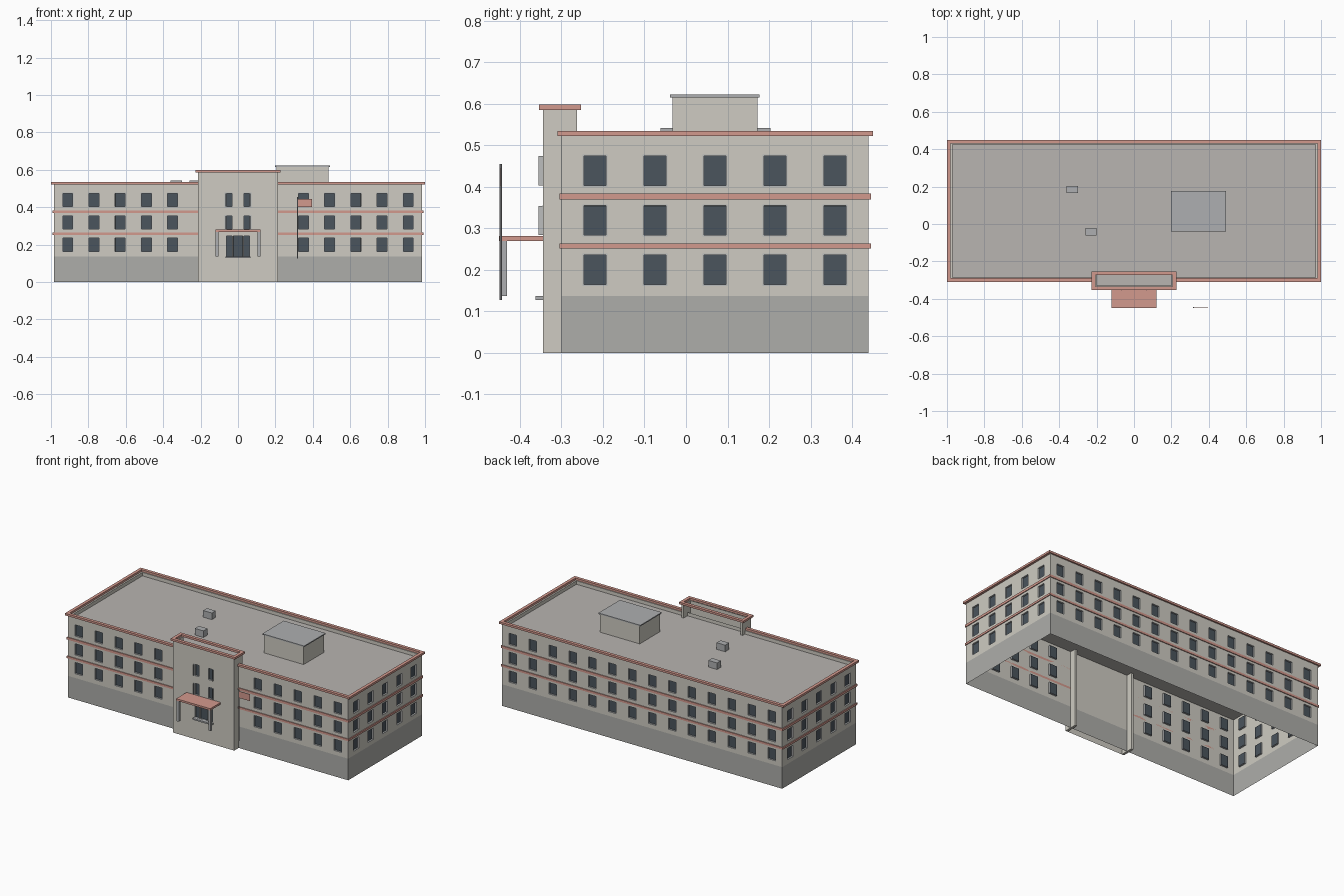
import bpy, bmesh, math
from mathutils import Matrix

if "Cube" in bpy.data.objects:
    bpy.data.objects.remove(bpy.data.objects["Cube"])


def material(name, color):
    m = bpy.data.materials.new(name)
    m.diffuse_color = (*color, 1)
    m.use_nodes = True
    m.node_tree.nodes["Principled BSDF"].inputs["Base Color"].default_value = m.diffuse_color
    return m


WALL = material("wall_stone", (0.62, 0.60, 0.54))
BASE = material("base_stone", (0.42, 0.42, 0.40))
FRAME = material("frame_grey", (0.5, 0.51, 0.51))
GLASS = material("dark_glass", (0.07, 0.09, 0.11))
TRIM = material("red_trim", (0.65, 0.32, 0.27))
ROOF = material("roof_grey", (0.48, 0.46, 0.44))
METAL = material("metal_grey", (0.42, 0.43, 0.44))


def finish(bm, name, mats):
    me = bpy.data.meshes.new(name)
    bm.to_mesh(me)
    bm.free()
    for m in mats:
        me.materials.append(m)
    ob = bpy.data.objects.new(name, me)
    bpy.context.collection.objects.link(ob)
    return ob


def boxes(name, mat, *ranges):
    """One object from boxes given as (x0, x1, y0, y1, z0, z1)."""
    bm = bmesh.new()
    for x0, x1, y0, y1, z0, z1 in ranges:
        mtx = Matrix.Translation(((x0 + x1) / 2, (y0 + y1) / 2, (z0 + z1) / 2)) \
            @ Matrix.Diagonal((x1 - x0, y1 - y0, z1 - z0, 1))
        bmesh.ops.create_cube(bm, size=1, matrix=mtx)
    return finish(bm, name, [mat])


def ring(name, mat, x, y0, y1, z0, z1, t, gap=0):
    """Rectangular frame of thickness t, optionally interrupted at front centre."""
    front = [(-x, -gap, y0, y0 + t, z0, z1), (gap, x, y0, y0 + t, z0, z1)] if gap \
        else [(-x, x, y0, y0 + t, z0, z1)]
    return boxes(name, mat, *front, (-x, x, y1 - t, y1, z0, z1),
                 (-x, -x + t, y0 + t, y1 - t, z0, z1),
                 (x - t, x, y0 + t, y1 - t, z0, z1))


def wall(name, half, top, base, openings, angle, loc):
    """Wall sheet facing -y with recessed openings (u, width, z0, z1), then turned."""
    bm = bmesh.new()
    us = sorted({-half, half} | {round(u + s * w / 2, 4) for u, w, _, _ in openings for s in (-1, 1)})
    zs = sorted({0, base, top} | {z for o in openings for z in o[2:]})
    grid = [[bm.verts.new((u, 0, z)) for z in zs] for u in us]
    panes = []
    for i in range(len(us) - 1):
        for j in range(len(zs) - 1):
            f = bm.faces.new((grid[i][j], grid[i + 1][j], grid[i + 1][j + 1], grid[i][j + 1]))
            cu, cz = (us[i] + us[i + 1]) / 2, (zs[j] + zs[j + 1]) / 2
            if any(abs(cu - u) < w / 2 and z0 < cz < z1 for u, w, z0, z1 in openings):
                panes.append(f)
            elif cz < base:
                f.material_index = 1
    bm.normal_update()
    # frame, reveal and glass
    for f in panes:
        f.material_index = 2
    bmesh.ops.inset_individual(bm, faces=panes, thickness=0.005, depth=0)
    bmesh.ops.inset_individual(bm, faces=panes, thickness=0.0003, depth=-0.01)
    for f in panes:
        f.material_index = 3
    bm.transform(Matrix.Translation(loc) @ Matrix.Rotation(math.radians(angle), 4, 'Z'))
    return finish(bm, name, [WALL, BASE, FRAME, GLASS])


# main walls
X, Y0, Y1 = 0.985, -0.30, 0.44
YC = (Y0 + Y1) / 2
ROWS = [(0.161, 0.239), (0.28, 0.358), (0.40, 0.478)]
long_u = [-0.91 + 0.14 * i for i in range(14)]
side_u = [0.1445 * i for i in range(-2, 3)]


def windows(us, width=0.06, rows=ROWS):
    return [(u, width, a, b) for u in us for a, b in rows]


wall("front_wall", X, 0.522, 0.137, windows([u for u in long_u if abs(u) > 0.3]), 0, (0, Y0, 0))
wall("back_wall", X, 0.522, 0.137, windows(long_u), 180, (0, Y1, 0))
wall("right_wall", (Y1 - Y0) / 2, 0.522, 0.137, windows(side_u), 90, (X, YC, 0))
wall("left_wall", (Y1 - Y0) / 2, 0.522, 0.137, windows(side_u), -90, (-X, YC, 0))

# trim bands, parapet and cornice
for i, (a, b) in enumerate([(0.251, 0.264), (0.369, 0.384)]):
    ring(f"trim_band_{i + 1}", TRIM, X + 0.006, Y0 - 0.005, Y1 + 0.005, a, b, 0.005, 0.215)
ring("parapet", WALL, X - 0.001, Y0 + 0.001, Y1 - 0.001, 0.50, 0.522, 0.014, 0.215)
ring("cornice", TRIM, 1.0, -0.31, 0.45, 0.522, 0.535, 0.02, 0.215)

# roof and rooftop units
boxes("roof", ROOF, (-X + 0.001, X - 0.001, Y0 + 0.001, Y1 - 0.001, 0.495, 0.50))
boxes("roof_house", WALL, (0.205, 0.485, -0.033, 0.172, 0.50, 0.615))
boxes("roof_house_cap", METAL, (0.198, 0.492, -0.039, 0.177, 0.615, 0.622))
boxes("roof_vents", METAL, (-0.36, -0.30, 0.165, 0.203, 0.50, 0.542),
      (-0.26, -0.20, -0.062, -0.022, 0.50, 0.542))

# entrance tower, open at its back
TX, TY = 0.215, -0.345
wall("tower_front", TX, 0.585, 0, windows((-0.05, 0.05), 0.042, ROWS[1:]) + [(0, 0.13, 0.134, 0.25)],
     0, (0, TY, 0))
boxes("tower_sides", WALL, *[(min(a, b), max(a, b), TY, -0.262, 0, 0.585)
                             for a, b in ((-TX, -TX + 0.015), (TX, TX - 0.015))])
boxes("tower_parapet_lining", WALL, (-TX + 0.015, TX - 0.015, -0.333, -0.33, 0.50, 0.585))
boxes("tower_roof", ROOF, (-TX + 0.015, TX - 0.015, -0.33, Y0 + 0.002, 0.495, 0.50))
ring("tower_cap", TRIM, 0.226, -0.354, -0.253, 0.585, 0.598, 0.02)

# entrance canopy, posts and step
boxes("canopy", TRIM, (-0.12, 0.12, -0.45, TY, 0.269, 0.281))
boxes("canopy_posts", METAL, *[(x - 0.008, x + 0.008, -0.446, -0.431, 0.137, 0.269)
                               for x in (-0.112, 0.112)])
boxes("door_step", METAL, (-0.068, 0.068, -0.362, TY, 0.128, 0.137))

# flagpole and flag
bm = bmesh.new()
bmesh.ops.create_cone(bm, cap_ends=True, segments=8, radius1=0.003, radius2=0.003, depth=0.328,
                      matrix=Matrix.Translation((0.318, -0.446, 0.291)))
finish(bm, "flagpole", [METAL])
boxes("flag", TRIM, (0.32, 0.396, -0.447, -0.445, 0.402, 0.445))
